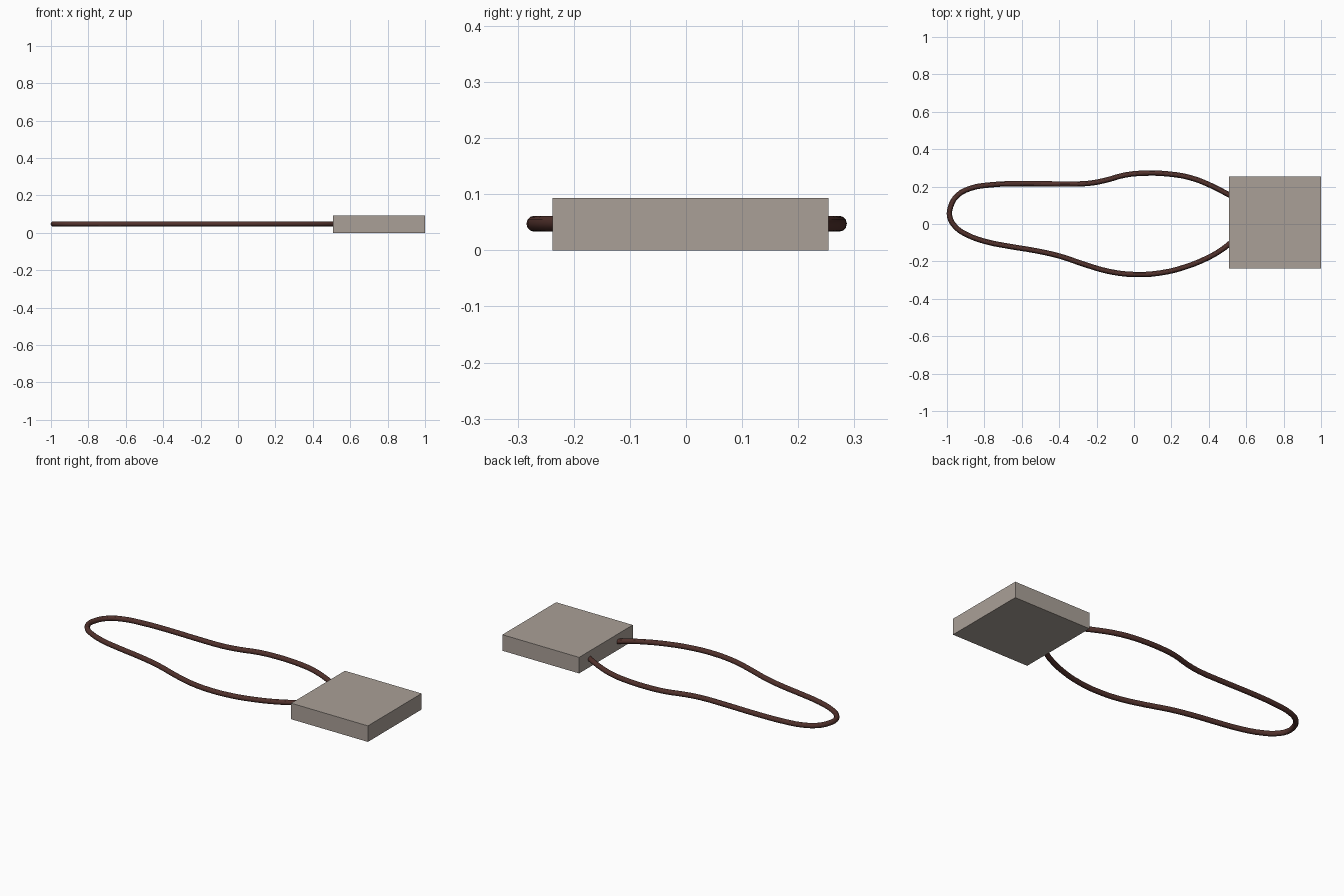
import bpy

if "Cube" in bpy.data.objects:
    bpy.data.objects.remove(bpy.data.objects["Cube"])


def material(name, rgb):
    m = bpy.data.materials.new(name)
    m.diffuse_color = (*rgb, 1)
    m.use_nodes = True
    m.node_tree.nodes["Principled BSDF"].inputs["Base Color"].default_value = m.diffuse_color
    return m


stone = material("warm grey", (0.40, 0.35, 0.31))
leather = material("dark red brown", (0.085, 0.032, 0.026))

# Flat square pendant block
lo, hi = (0.508, -0.238, 0.0), (1.0, 0.254, 0.093)
bpy.ops.mesh.primitive_cube_add(size=1, location=[(a + b) / 2 for a, b in zip(lo, hi)])
block = bpy.context.object
block.name = "pendant_block"
block.scale = [b - a for a, b in zip(lo, hi)]
bpy.ops.object.transform_apply(location=False, rotation=False, scale=True)
block.data.materials.append(stone)

# Cord loop lying flat, both ends meeting the block
path = [(0.515, 0.152), (0.417, 0.203), (0.30, 0.248), (0.18, 0.268), (0.064, 0.272),
        (-0.048, 0.262), (-0.155, 0.233), (-0.246, 0.217), (-0.396, 0.214),
        (-0.61, 0.216), (-0.77, 0.209), (-0.877, 0.190), (-0.947, 0.15),
        (-0.981, 0.091), (-0.985, 0.037), (-0.952, -0.018), (-0.898, -0.055),
        (-0.797, -0.093), (-0.663, -0.120), (-0.53, -0.142), (-0.396, -0.172),
        (-0.262, -0.217), (-0.128, -0.255), (0.005, -0.270), (0.139, -0.262),
        (0.273, -0.230), (0.396, -0.180), (0.47, -0.137), (0.515, -0.102)]
curve = bpy.data.curves.new("cord_loop", 'CURVE')
curve.dimensions = '3D'
curve.bevel_depth = 0.0142
curve.bevel_resolution = 4
curve.resolution_u = 3
curve.use_fill_caps = True
spline = curve.splines.new('BEZIER')
spline.bezier_points.add(len(path) - 1)
for p, (x, y) in zip(spline.bezier_points, path):
    p.co = (x, y, 0.0475)
    p.handle_left_type = p.handle_right_type = 'AUTO'
cord = bpy.data.objects.new("cord_loop", curve)
bpy.context.collection.objects.link(cord)
curve.materials.append(leather)

# Turn the swept cord into a smooth mesh
bpy.ops.object.select_all(action='DESELECT')
cord.select_set(True)
bpy.context.view_layer.objects.active = cord
bpy.ops.object.convert(target='MESH')
bpy.ops.object.shade_smooth_by_angle()
